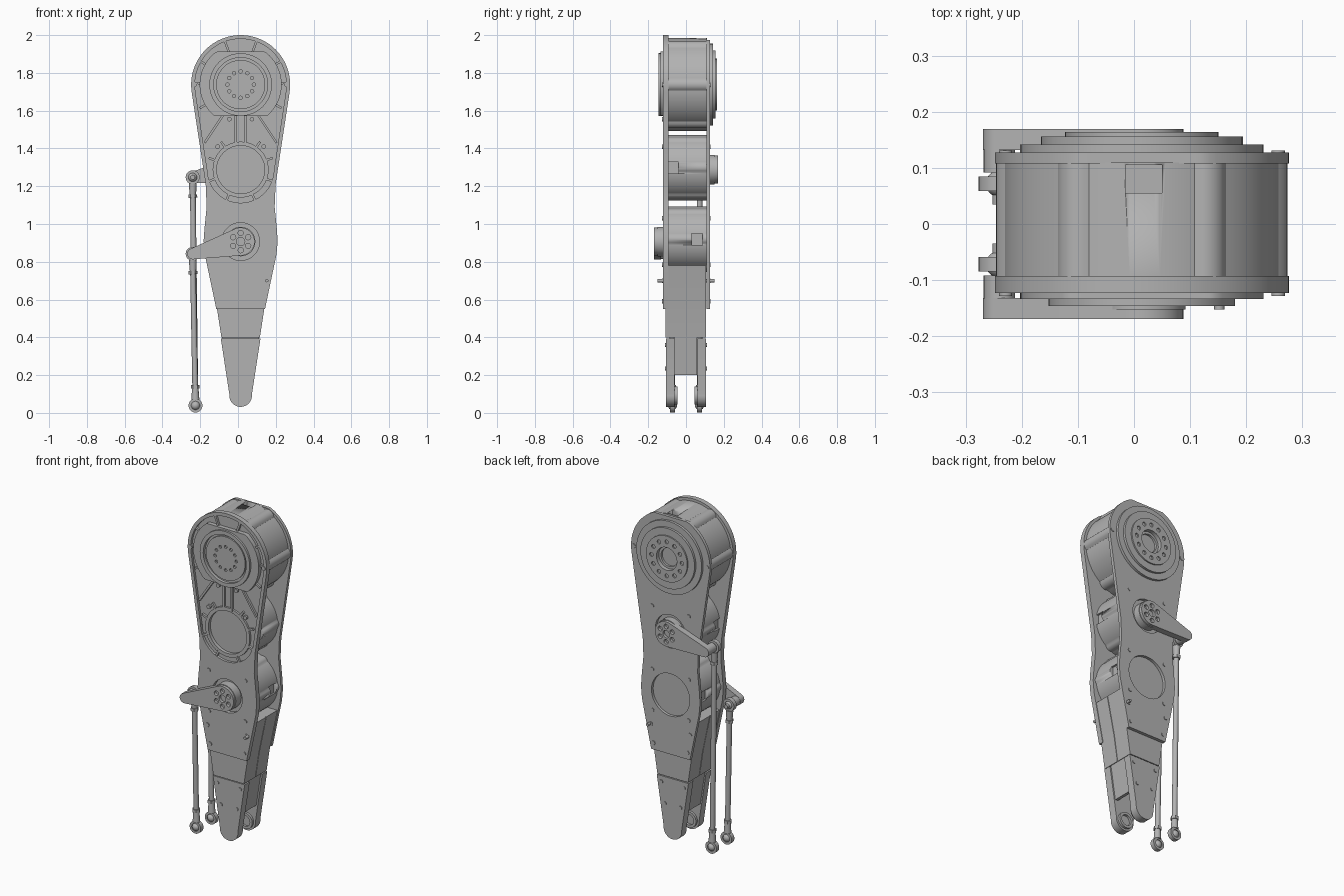
import bpy, bmesh
from math import cos, sin, pi, radians, acos, atan2
from mathutils import Vector, Matrix

if "Cube" in bpy.data.objects:
    bpy.data.objects.remove(bpy.data.objects["Cube"])

grey = bpy.data.materials.new("machined_grey")
grey.use_nodes = True
COLOR = (0.45, 0.45, 0.45, 1)
grey.diffuse_color = COLOR
grey.node_tree.nodes["Principled BSDF"].inputs["Base Color"].default_value = COLOR

CX = 0.014                                # centre line of the limb
HEAD, MID, LOW = 1.738, 1.288, 0.907      # heights of the three motor axes
HEAD_R = 0.262


def finish(name, bm):
    """Clean a mesh, smooth its round faces and link it."""
    bmesh.ops.remove_doubles(bm, verts=bm.verts, dist=1e-5)
    bmesh.ops.recalc_face_normals(bm, faces=bm.faces)
    for f in bm.faces:
        f.smooth = True
    for e in bm.edges:
        e.smooth = len(e.link_faces) == 2 and e.calc_face_angle(0) < radians(32)
    me = bpy.data.meshes.new(name)
    bm.to_mesh(me)
    bm.free()
    me.materials.append(grey)
    ob = bpy.data.objects.new(name, me)
    bpy.context.collection.objects.link(ob)
    return ob


def plate(name, loops, y0, y1):
    """Extrude nested outlines in the xz plane from y0 to y1."""
    cu = bpy.data.curves.new(name, 'CURVE')
    cu.dimensions, cu.fill_mode, cu.extrude = '2D', 'BOTH', abs(y1 - y0) / 2
    for loop in loops:
        sp = cu.splines.new('POLY')
        sp.points.add(len(loop) - 1)
        for p, (x, z) in zip(sp.points, loop):
            p.co = (x, z, 0, 1)
        sp.use_cyclic_u = True
    tmp = bpy.data.objects.new(name + "_curve", cu)
    bpy.context.collection.objects.link(tmp)
    dg = bpy.context.evaluated_depsgraph_get()
    me = bpy.data.meshes.new_from_object(tmp.evaluated_get(dg))
    me.transform(Matrix.Translation((0, (y0 + y1) / 2, 0)) @ Matrix.Rotation(pi / 2, 4, 'X'))
    bm = bmesh.new()
    bm.from_mesh(me)
    bpy.data.objects.remove(tmp)
    bpy.data.curves.remove(cu)
    bpy.data.meshes.remove(me)
    return finish(name, bm)


def arc(x, z, r, a0=0, a1=360, n=48):
    full = a1 - a0 == 360
    steps = n if full else n + 1
    return [(x + r * cos(radians(a0 + (a1 - a0) * i / n)),
             z + r * sin(radians(a0 + (a1 - a0) * i / n))) for i in range(steps)]


def bolts(x, z, ring, r, count, start=0):
    return [arc(x + ring * cos(start + 2 * pi * i / count),
                z + ring * sin(start + 2 * pi * i / count), r, n=12) for i in range(count)]


def bar(name, a, b, r0, r1=None, sides=24):
    """Round or faceted bar between two points."""
    a, b = Vector(a), Vector(b)
    d = b - a
    m = Matrix.Translation((a + b) / 2) @ d.to_track_quat('Z', 'Y').to_matrix().to_4x4()
    bm = bmesh.new()
    bmesh.ops.create_cone(bm, cap_ends=True, segments=sides, radius1=r0,
                          radius2=r0 if r1 is None else r1, depth=d.length, matrix=m)
    return finish(name, bm)


def cut(ob, lo, hi):
    """Cut a box-shaped pocket."""
    lo, hi = Vector(lo), Vector(hi)
    bm = bmesh.new()
    bmesh.ops.create_cube(bm, size=1, matrix=Matrix.Translation((lo + hi) / 2)
                          @ Matrix.Diagonal((*(hi - lo), 1)))
    cutter = finish("pocket_cutter", bm)
    cutter.hide_render = True
    mod = ob.modifiers.new("pocket", 'BOOLEAN')
    mod.operation, mod.solver, mod.object = 'DIFFERENCE', 'EXACT', cutter
    dg = bpy.context.evaluated_depsgraph_get()
    me = bpy.data.meshes.new_from_object(ob.evaluated_get(dg))
    ob.modifiers.clear()
    ob.data = me
    bpy.data.objects.remove(cutter)


# Half width of the limb at chosen heights
SIDE = [(0.10, 0.06), (0.40, 0.106), (0.55, 0.129), (0.84, 0.19), (0.91, 0.196),
        (0.98, 0.191), (1.09, 0.18), (1.21, 0.185), (1.69, 0.258)]


def half(z):
    for (z0, w0), (z1, w1) in zip(SIDE, SIDE[1:]):
        if z <= z1:
            return w0 + (w1 - w0) * (z - z0) / (z1 - z0)
    return SIDE[-1][1]


def sides(z0, z1, inset=0):
    zs = [z0] + [z for z, _ in SIDE if z0 < z < z1] + [z1]
    right = [(CX + half(z) - inset, z) for z in zs]
    return right, [(2 * CX - x, z) for x, z in reversed(right)]


def outline(z0, inset=0, top=2.0):
    r, l = sides(z0, 1.69, inset)
    head = arc(CX, HEAD, HEAD_R - inset, -6, 186, 56)
    return r + [(x, min(z, top)) for x, z in head] + l


# Front plate: thin web with a raised frame, window and crank opening
window, crank_hole = arc(CX, MID, 0.127), arc(CX, LOW, 0.1)
plate("front_web", [outline(0.55), window, crank_hole], -0.108, -0.093)
r, l = sides(MID, 1.69, 0.02)
pocket = arc(CX, MID, 0.176, 180, 360, 32) + r + arc(CX, HEAD, HEAD_R - 0.02, -6, 186) + l
plate("front_frame", [outline(0.55), pocket, crank_hole], -0.123, -0.108)
plate("window_rim", [arc(CX, MID, 0.148), window], -0.12, -0.108)


def rib(x0, z0, x1, z1, w=0.006):
    d = Vector((x1 - x0, z1 - z0)).normalized() * w
    plate("front_rib", [[(CX + x0 - d.y, z0 + d.x), (CX + x0 + d.y, z0 - d.x),
                         (CX + x1 + d.y, z1 - d.x), (CX + x1 - d.y, z1 + d.x)]], -0.121, -0.107)


for s in (-1, 1):
    for a in (70, 30, 2, -30):
        c, n = s * cos(radians(a)), sin(radians(a))
        rib(c * 0.16, HEAD + n * 0.16, c * 0.25, HEAD + n * 0.25)
    for a in (55, 20, -20, -65):
        c, n = s * cos(radians(a)), sin(radians(a))
        rib(c * 0.14, MID + n * 0.14, c * 0.18, MID + n * 0.18)
    rib(s * 0.19, 1.43, s * 0.09, 1.58)
    rib(s * 0.026, 1.42, s * 0.026, 1.58)

# Rear plate
plate("rear_plate", [outline(0.55, 0, 1.975), arc(CX, LOW, 0.127), arc(CX, MID, 0.1)], 0.108, 0.127)


# Motor drums with six rounded ridges and connector pockets
def drum(name, z, r, bump, y0, y1):
    pts = []
    for i in range(144):
        a = 2 * pi * i / 144
        off = abs((a + pi / 6) % (pi / 3) - pi / 6)
        rr = r + bump * max(0, 1 - (off / 0.11) ** 2) ** 0.5
        pts.append((CX + rr * cos(a), z + rr * sin(a)))
    return plate(name, [pts], y0, y1)


head = drum("head_motor", HEAD, 0.246, 0.014, -0.095, 0.11)
cut(head, (-0.015, 0.055, 1.935), (0.05, 0.105, 2.05))
for name, z, y in (("middle_motor", MID + 0.01, -0.098), ("lower_motor", LOW + 0.012, 0.03)):
    d = drum(name, z, 0.174, 0.008, -0.1, 0.11)
    for s in (-1, 1):
        cut(d, (CX + s * 0.2 - 0.04, y, z - 0.03), (CX + s * 0.2 + 0.04, y + 0.058, z + 0.03))

# Front head cap: clipped round flange with a recessed, drilled face
flange = [(x, max(HEAD - 0.165, min(HEAD + 0.175, z))) for x, z in arc(CX, HEAD, 0.217, n=96)]
plate("cap_flange", [flange, arc(CX, HEAD, 0.143)], -0.134, -0.107)
plate("cap_ring", [arc(CX, HEAD, 0.166), arc(CX, HEAD, 0.143)], -0.146, -0.134)
plate("cap_floor", [arc(CX, HEAD, 0.143)], -0.128, -0.1)
plate("cap_face", [arc(CX, HEAD, 0.13)] + bolts(CX, HEAD, 0.07, 0.009, 12), -0.138, -0.128)

# Rear head output: stepped rings around a bore
bore = arc(CX, HEAD, 0.068)
plate("output_ring_outer", [arc(CX, HEAD, 0.217), bore], 0.127, 0.142)
plate("output_ring_middle", [arc(CX, HEAD, 0.18), bore], 0.142, 0.156)
plate("output_ring_inner", [arc(CX, HEAD, 0.137), bore] + bolts(CX, HEAD, 0.102, 0.012, 12), 0.156, 0.164)
plate("output_bore_lip", [bore, arc(CX, HEAD, 0.054)], 0.115, 0.14)

# Calf: two halves with a seam, then a hollow yoke and fork legs
r, l = sides(0.4, 0.78, 0.004)
plate("calf_front_half", [r + l], -0.109, -0.002)
plate("calf_rear_half", [r + l], 0.002, 0.106)
plate("calf_seam", [[(CX + (x - CX) * 0.97, z) for x, z in r + l]], -0.004, 0.004)
r, l = sides(0.2, 0.41, 0.008)
nr, nl = sides(0.2, 0.34, 0.026)
plate("calf_yoke", [r + l + nl[::-1] + nr[::-1]], -0.06, 0.057)
r, l = sides(0.1, 0.395)
leg = r + l + arc(CX, 0.092, 0.06, 180, 360, 24)
for name, s in (("front", -1), ("rear", 1)):
    plate(name + "_fork_leg", [leg], s * 0.107, s * 0.06)
    plate(name + "_pivot_ring", [arc(CX, 0.092, 0.048), arc(CX, 0.092, 0.032)], s * 0.062, s * 0.046)


# Crank arm, hub, push rod and ball joints for each side
def eye(name, x, y, z):
    plate(name + "_eye", [arc(x, z, 0.037, n=32), arc(x, z, 0.023, n=32)], y - 0.013, y + 0.013)
    bm = bmesh.new()
    bmesh.ops.create_uvsphere(bm, u_segments=20, v_segments=12, radius=0.024,
                              matrix=Matrix.Translation((x, y, z)))
    finish(name + "_ball", bm)
    bar(name + "_pin", (x, y - 0.018, z), (x, y + 0.018, z), 0.013)


def linkage(name, s, hub_z, tip_z):
    tx, r0, r1 = -0.24, 0.074, 0.029
    bar(name + "_hub", (CX, s * 0.1, hub_z), (CX, s * 0.152, hub_z), 0.078, sides=40)
    dx, dz = tx - CX, tip_z - hub_z
    base = atan2(dz, dx) * 180 / pi
    spread = acos((r0 - r1) / (dx * dx + dz * dz) ** 0.5) * 180 / pi
    body = arc(CX, hub_z, r0, base + spread, base + 360 - spread, 36) \
        + arc(tx, tip_z, r1, base - spread, base + spread, 20)
    holes = bolts(CX, hub_z, 0.046, 0.014, 6, pi / 6) + [arc(CX, hub_z, 0.022, n=20)]
    plate(name + "_crank_arm", [body] + holes, s * 0.132, s * 0.169)
    bar(name + "_crank_boss", (tx, s * 0.14, tip_z), (tx, s * 0.092, tip_z), 0.028)
    bar(name + "_joint_bolt", (tx, s * 0.1, tip_z), (tx, s * 0.035, tip_z), 0.012)
    top, bot = Vector((tx, s * 0.072, tip_z)), Vector((-0.225, s * 0.072, 0.039))
    eye(name + "_upper_joint", *top)
    eye(name + "_lower_joint", *bot)
    d = (bot - top).normalized()
    bar(name + "_push_rod", top + d * 0.1, bot - d * 0.1, 0.015)
    for p, v in ((top, d), (bot, -d)):
        bar(name + "_joint_neck", p + v * 0.032, p + v * 0.09, 0.021, 0.017)
        bar(name + "_lock_nut", p + v * 0.09, p + v * 0.108, 0.023, sides=6)


linkage("front", -1, LOW, 0.842)
linkage("rear", 1, MID, 1.247)

# Screw heads on both faces
for s in (-1, 1):
    for dx, z in ((0.13, 0.7), (0.113, 0.59), (0.12, 0.785), (0.122, 1.03), (0.122, 1.41),
                  (0.06, 1.555), (0.16, HEAD + 0.12), (0.16, HEAD - 0.12), (0.243, HEAD)):
        for y in (-0.128, 0.131):
            bar("plate_screw", (CX + s * dx, y * 0.9, z), (CX + s * dx, y, z), 0.012, sides=12)
    for dx, z in ((0.075, 0.36), (0.052, 0.235)):
        for y in (-0.111, 0.111):
            bar("leg_screw", (CX + s * dx, y * 0.9, z), (CX + s * dx, y, z), 0.011, sides=12)
    bar("stop_pin", (CX + 0.138, s * 0.1, 0.7), (CX + 0.138, s * 0.152, 0.7), 0.009, sides=12)
